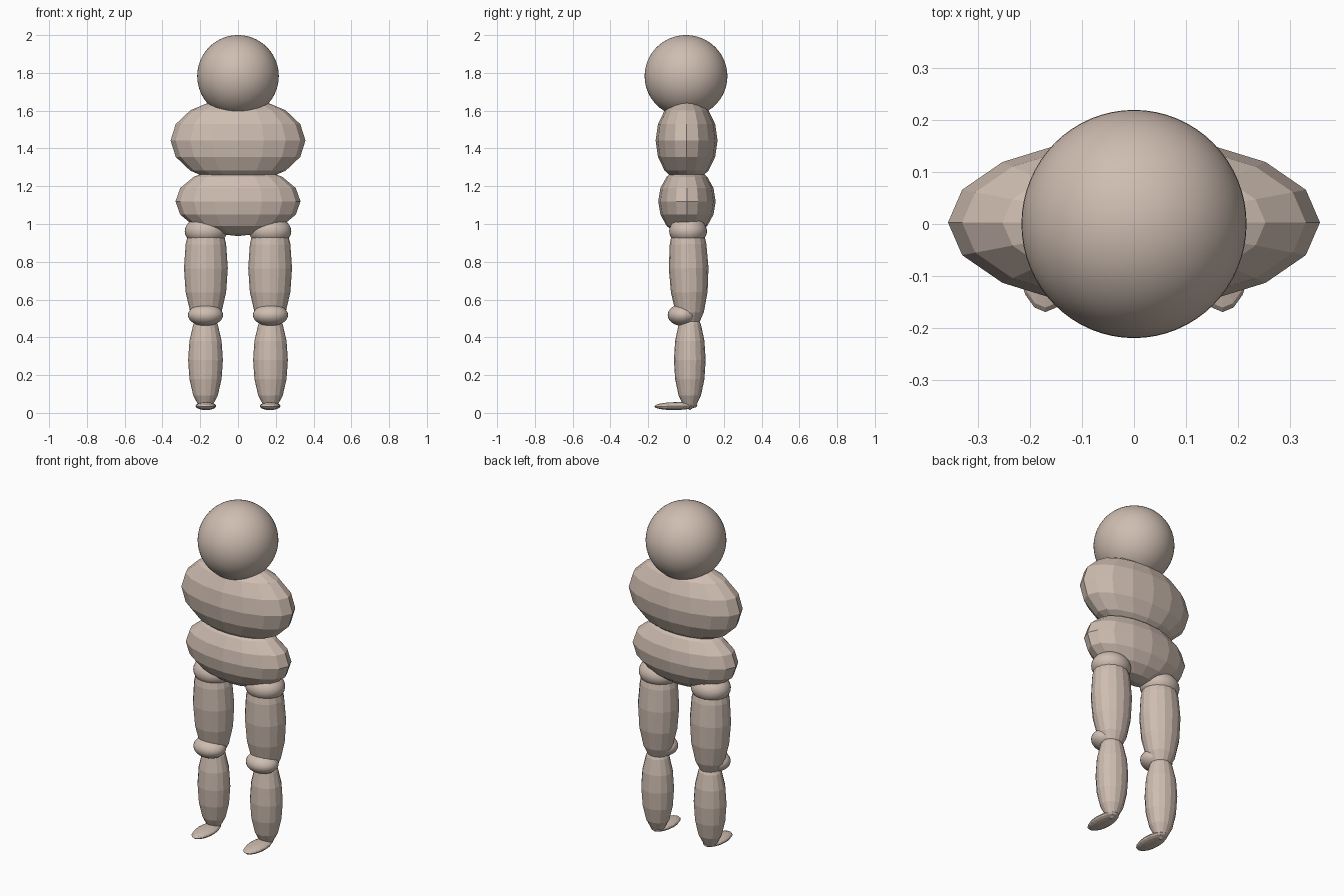
import bpy, math

if "Cube" in bpy.data.objects:
    bpy.data.objects.remove(bpy.data.objects["Cube"])

clay = bpy.data.materials.new("warm_beige")
clay.diffuse_color = (0.62, 0.51, 0.44, 1)
clay.use_nodes = True
clay.node_tree.nodes["Principled BSDF"].inputs["Base Color"].default_value = clay.diffuse_color


def ellipsoid(name, centre, radii, segs=16, rings=8, tilt=0.0, smooth=False):
    """Stretched sphere with its poles along z."""
    bpy.ops.mesh.primitive_uv_sphere_add(segments=segs, ring_count=rings, radius=1,
                                         location=centre, rotation=(tilt, 0, 0))
    ob = bpy.context.object
    ob.name = name
    ob.scale = radii
    ob.data.materials.append(clay)
    if smooth:
        bpy.ops.object.shade_smooth()
    return ob


# Head
ellipsoid("head", (0, 0, 1.783), (0.216, 0.219, 0.217), 64, 32, smooth=True)

# Torso
ellipsoid("chest", (0, 0.003, 1.442), (0.357, 0.164, 0.226))
ellipsoid("pelvis", (0, 0.005, 1.12), (0.331, 0.152, 0.184))

# Legs
for side, s in (("left", 1), ("right", -1)):
    x = 0.17 * s
    ellipsoid(side + "_hip", (x, 0.011, 0.962), (0.112, 0.1, 0.078), 32, 16, smooth=True)
    ellipsoid(side + "_thigh", (x, 0.014, 0.766), (0.116, 0.105, 0.333), 16, 8,
              tilt=math.radians(1.5))
    ellipsoid(side + "_knee", (x + 0.002 * s, -0.018, 0.518), (0.093, 0.079, 0.058), 32, 16,
              smooth=True)
    ellipsoid(side + "_shin", (x + 0.002 * s, 0.02, 0.28), (0.092, 0.084, 0.265))
    ellipsoid(side + "_foot", (x, -0.054, 0.036), (0.055, 0.115, 0.021),
              tilt=math.radians(1))
